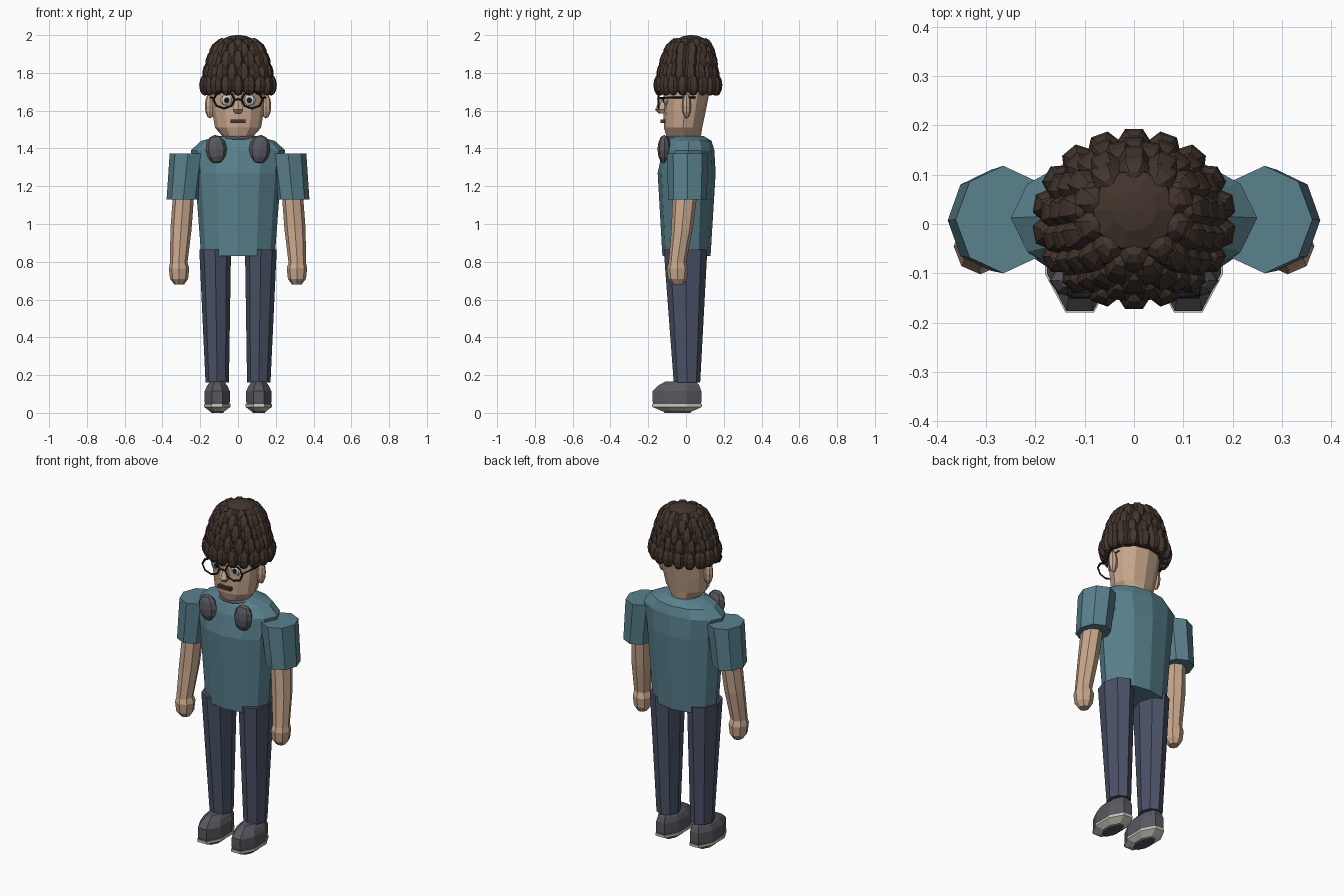
import bpy, bmesh, math
from mathutils import Matrix, Vector

def mat(name, rgb):
    m = bpy.data.materials.new(name)
    m.diffuse_color = (*rgb, 1)
    return m

SHIRT = mat("teal", (0.10, 0.22, 0.27))
SKIN = mat("skin", (0.58, 0.39, 0.27))
JEANS = mat("denim", (0.07, 0.085, 0.135))
HAIR = mat("brown", (0.055, 0.036, 0.026))
GREY = mat("dark_grey", (0.10, 0.097, 0.115))
PALE = mat("pale", (0.60, 0.58, 0.52))
BLACK = mat("black", (0.012, 0.012, 0.014))
LIP = mat("lip", (0.07, 0.035, 0.03))
WHITE = mat("eye_white", (0.75, 0.75, 0.72))

def finish(name, bm, m):
    bmesh.ops.recalc_face_normals(bm, faces=bm.faces)
    me = bpy.data.meshes.new(name)
    bm.to_mesh(me)
    bm.free()
    me.materials.append(m)
    ob = bpy.data.objects.new(name, me)
    bpy.context.collection.objects.link(ob)
    return ob

def loft(name, rings, n, m, phase=0.0):
    """Horizontal n-sided rings: (x centre, z, x radius, y front, y back)."""
    bm = bmesh.new()
    prev = None
    for i, (cx, z, rx, y0, y1) in enumerate(rings):
        cy, ry = (y0 + y1) / 2, (y1 - y0) / 2
        cur = [bm.verts.new((cx + rx * math.cos(phase + math.tau * k / n),
                             cy + ry * math.sin(phase + math.tau * k / n), z)) for k in range(n)]
        if prev:
            for k in range(n):
                bm.faces.new((prev[k], prev[(k + 1) % n], cur[(k + 1) % n], cur[k]))
        if i in (0, len(rings) - 1):
            bm.faces.new(cur)
        prev = cur
    return finish(name, bm, m)

def add_ball(bm, c, r, seg, rings, rot=Matrix()):
    M = Matrix.Translation(c) @ rot @ Matrix.Diagonal((*r, 1))
    bmesh.ops.create_uvsphere(bm, u_segments=seg, v_segments=rings, radius=1, matrix=M)

def ball(name, c, r, m, seg=8, rings=6, rot=Matrix()):
    bm = bmesh.new()
    add_ball(bm, c, r, seg, rings, rot)
    return finish(name, bm, m)

def box(name, c, size, m):
    bm = bmesh.new()
    bmesh.ops.create_cube(bm, size=1, matrix=Matrix.Translation(c) @ Matrix.Diagonal((*size, 1)))
    return finish(name, bm, m)

def wire(name, pts, r, m, closed=False):
    cu = bpy.data.curves.new(name, 'CURVE')
    cu.dimensions = '3D'
    cu.bevel_depth = r
    cu.bevel_resolution = 0
    cu.use_fill_caps = True
    sp = cu.splines.new('POLY')
    sp.points.add(len(pts) - 1)
    for p, q in zip(sp.points, pts):
        p.co = (*q, 1)
    sp.use_cyclic_u = closed
    cu.materials.append(m)
    ob = bpy.data.objects.new(name, cu)
    bpy.context.collection.objects.link(ob)

# Torso and head
loft("shirt", [(0, 0.83, 0.195, -0.125, 0.13), (0, 1.27, 0.228, -0.15, 0.157),
               (0, 1.39, 0.25, -0.125, 0.15), (0, 1.44, 0.195, -0.105, 0.135),
               (0, 1.465, 0.10, -0.09, 0.095)], 12, SHIRT)
loft("head", [(0, 1.42, 0.08, -0.07, 0.075), (0, 1.468, 0.085, -0.105, 0.08),
              (0, 1.51, 0.122, -0.117, 0.086), (0, 1.60, 0.137, -0.12, 0.105),
              (0, 1.70, 0.145, -0.12, 0.125), (0, 1.82, 0.12, -0.10, 0.11)], 12, SKIN)

# Face
loft("nose", [(0, 1.585, 0.018, -0.145, -0.10), (0, 1.605, 0.032, -0.163, -0.10),
              (0, 1.63, 0.026, -0.152, -0.10), (0, 1.67, 0.014, -0.13, -0.10)], 6, SKIN, math.pi / 6)
box("mouth", (0, -0.123, 1.545), (0.082, 0.022, 0.018), LIP)

# Paired parts
for s, side in ((-1, "left"), (1, "right")):
    loft(side + "_sleeve", [(s * 0.29, 1.13, 0.088, -0.095, 0.11),
                            (s * 0.265, 1.372, 0.097, -0.10, 0.118)], 8, SHIRT)
    loft(side + "_arm", [(s * 0.314, 0.79, 0.046, -0.093, 0.0), (s * 0.302, 0.97, 0.056, -0.078, 0.035),
                         (s * 0.288, 1.16, 0.056, -0.07, 0.06)], 8, SKIN)
    loft(side + "_hand", [(s * 0.311, 0.68, 0.026, -0.072, -0.012), (s * 0.312, 0.71, 0.048, -0.095, 0.005),
                          (s * 0.312, 0.765, 0.054, -0.102, 0.012), (s * 0.314, 0.80, 0.045, -0.09, 0.0)], 8, SKIN)
    loft(side + "_trouser_leg", [(s * 0.11, 0.16, 0.062, -0.065, 0.075),
                                 (s * 0.121, 0.866, 0.084, -0.118, 0.113)], 8, JEANS)
    # Shoe upper, pale sole and dark tread
    x = s * 0.11
    loft(side + "_shoe", [(x, 0.04, 0.07, -0.183, 0.088), (x, 0.06, 0.072, -0.187, 0.092),
                          (x, 0.115, 0.072, -0.187, 0.092), (x, 0.145, 0.058, -0.155, 0.08),
                          (x, 0.167, 0.037, -0.115, 0.06)], 8, GREY, math.pi / 8)
    loft(side + "_sole", [(x, 0.008, 0.042, -0.13, 0.04), (x, 0.032, 0.076, -0.19, 0.095),
                          (x, 0.046, 0.076, -0.19, 0.095)], 8, PALE, math.pi / 8)
    loft(side + "_tread", [(x, 0.0, 0.036, -0.12, 0.03), (x, 0.015, 0.04, -0.125, 0.035)],
         8, GREY, math.pi / 8)
    # Ear, eye, pupil
    ball(side + "_ear", (s * 0.148, 0.003, 1.625), (0.028, 0.024, 0.066), SKIN)
    ball(side + "_eye", (s * 0.06, -0.106, 1.655), (0.034, 0.014, 0.028), WHITE)
    ball(side + "_pupil", (s * 0.06, -0.118, 1.655), (0.013, 0.006, 0.015), BLACK, 8, 4)
    # Glasses rim and temple
    rim = [(s * 0.074 + 0.056 * math.cos(math.tau * k / 8), -0.145,
            1.658 + 0.046 * math.sin(math.tau * k / 8)) for k in range(8)]
    wire(side + "_glasses_rim", rim, 0.006, BLACK, True)
    wire(side + "_glasses_temple", [(s * 0.128, -0.145, 1.667), (s * 0.146, -0.05, 1.67),
                                    (s * 0.147, 0.05, 1.67)], 0.005, BLACK)
    # Headphone cup
    ball(side + "_headphone_cup", (s * 0.115, -0.115, 1.395), (0.057, 0.036, 0.077), GREY, 8, 6,
         Matrix.Rotation(s * 0.1, 4, 'Y'))
wire("glasses_bridge", [(-0.02, -0.145, 1.655), (0, -0.15, 1.662), (0.02, -0.145, 1.655)], 0.005, BLACK)
wire("headphone_band", [(0.1 * math.sin(a), -0.095 * math.cos(a), 1.455)
                        for a in [(-1.2 + 0.3 * i) for i in range(9)]], 0.011, GREY)

# Hair: inner mass, tiers of faceted curls, and a crown
loft("hair_base", [(0, 1.70, 0.165, -0.13, 0.155), (0, 1.76, 0.178, -0.145, 0.165),
                   (0, 1.86, 0.15, -0.12, 0.145), (0, 1.95, 0.115, -0.08, 0.12),
                   (0, 1.98, 0.07, -0.04, 0.09)], 12, HAIR)
bm = bmesh.new()
tiers = [(1.735, 0.177, 0.154, 0.01, 18, 0.056), (1.80, 0.160, 0.138, 0.01, 17, 0.06),
         (1.865, 0.142, 0.125, 0.013, 15, 0.06), (1.915, 0.122, 0.108, 0.017, 13, 0.055),
         (1.945, 0.095, 0.088, 0.022, 10, 0.042)]
for t, (z, rx, ry, cy, n, h) in enumerate(tiers):
    for k in range(n):
        a = math.tau * (k + 0.5 * (t % 2)) / n - math.pi / 2
        rot = Matrix.Rotation(a, 4, 'Z') @ Matrix.Rotation(-0.12 * t, 4, 'Y')
        add_ball(bm, (rx * math.cos(a), cy + ry * math.sin(a), z), (0.033, 0.036, h), 6, 6, rot)
finish("hair_curls", bm, HAIR)
loft("hair_crown", [(0, 1.95, 0.09, -0.06, 0.115), (0, 1.978, 0.083, -0.053, 0.108),
                    (0, 1.995, 0.045, -0.015, 0.07), (0, 2.0, 0.01, 0.017, 0.037)], 10, HAIR)
